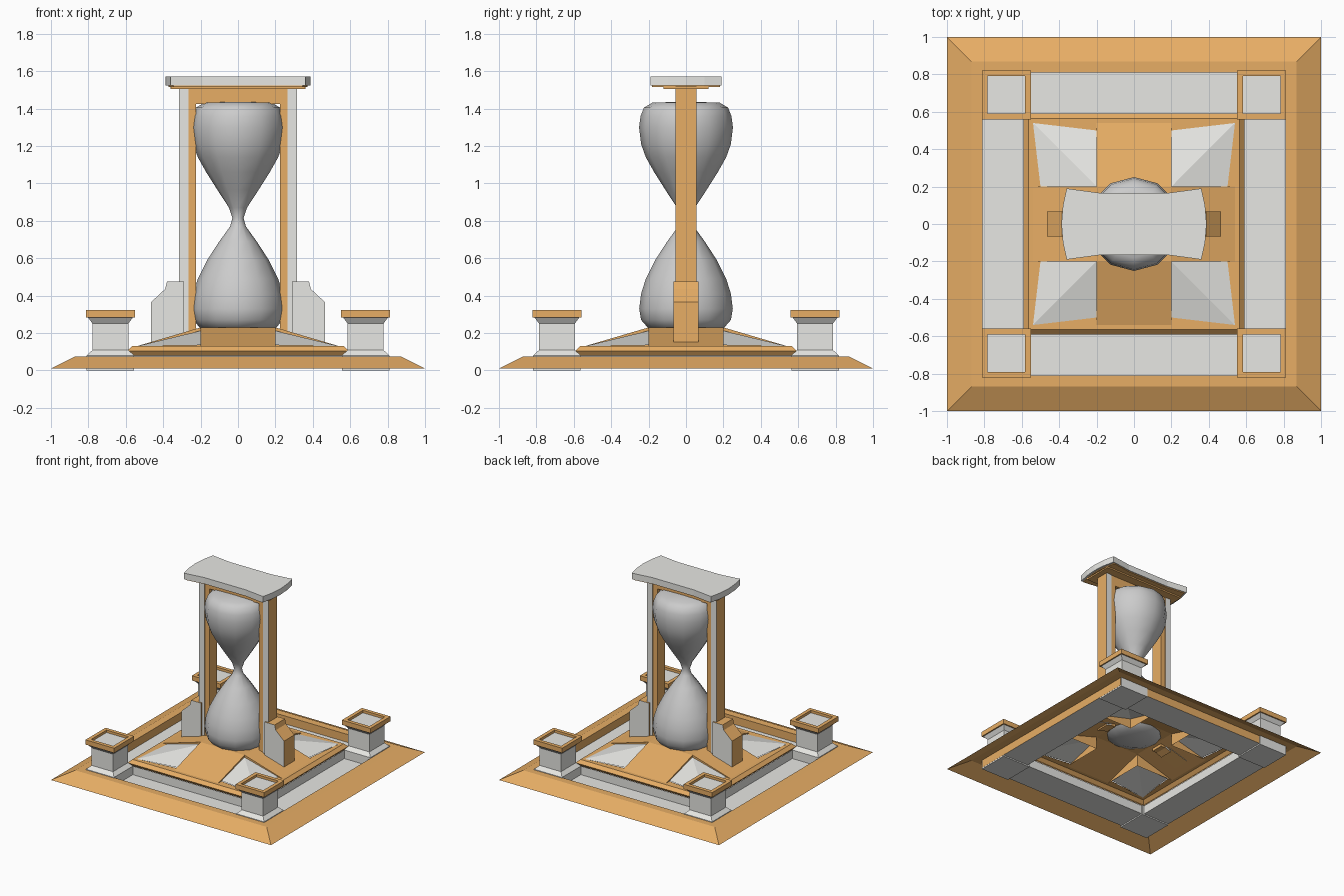
import bpy, bmesh
from math import cos, sin, pi

if "Cube" in bpy.data.objects:
    bpy.data.objects.remove(bpy.data.objects["Cube"])

tan = bpy.data.materials.new("tan")
tan.diffuse_color = (0.8, 0.42, 0.13, 1)
tan.use_nodes = True
tan.node_tree.nodes["Principled BSDF"].inputs["Base Color"].default_value = tan.diffuse_color
grey = bpy.data.materials.new("grey")
grey.diffuse_color = (0.8, 0.8, 0.77, 1)
grey.use_nodes = True
grey.node_tree.nodes["Principled BSDF"].inputs["Base Color"].default_value = grey.diffuse_color


def make(name, verts, faces, mats=(None,), idx=None, solid=False):
    me = bpy.data.meshes.new(name)
    me.from_pydata(verts, [], faces)
    for m in mats:
        if m:
            me.materials.append(m)
    if idx:
        me.polygons.foreach_set("material_index", idx)
    if solid:
        bm = bmesh.new()
        bm.from_mesh(me)
        bmesh.ops.recalc_face_normals(bm, faces=bm.faces)
        bm.to_mesh(me)
        bm.free()
    ob = bpy.data.objects.new(name, me)
    bpy.context.collection.objects.link(ob)
    return ob


def square_loft(name, profile, mat, centre=(0, 0), bottom=False, top=False):
    """Sweep a (half width, z) profile around a square."""
    cx, cy = centre
    verts = [(cx + a * h, cy + b * h, z) for h, z in profile
             for a, b in ((-1, -1), (1, -1), (1, 1), (-1, 1))]
    faces = []
    for i in range(len(profile) - 1):
        for k in range(4):
            n = (k + 1) % 4
            faces.append((4*i + k, 4*i + n, 4*i + 4 + n, 4*i + 4 + k))
    e = len(verts) - 4
    if bottom:
        faces.append((3, 2, 1, 0))
    if top:
        faces.append((e, e + 1, e + 2, e + 3))
    return make(name, verts, faces, (mat,))


def prism(name, pts, axis, lo, hi, cap, side):
    """Extrude an outline along y or z, with its own colour for caps and sides."""
    n = len(pts)
    verts = [(a, d, b) if axis == "y" else (a, b, d) for d in (lo, hi) for a, b in pts]
    faces = [tuple(range(n)), tuple(range(n, 2 * n))]
    faces += [(i, (i + 1) % n, n + (i + 1) % n, n + i) for i in range(n)]
    return make(name, verts, faces, (cap, side), [0, 0] + [1] * n, True)


def four_fold(name, polys, mat):
    """Repeat polygons four times around the z axis."""
    verts, faces = [], []
    for k in range(4):
        c, s = (1, 0, -1, 0)[k], (0, 1, 0, -1)[k]
        for p in polys:
            faces.append(tuple(range(len(verts), len(verts) + len(p))))
            verts += [(c*x - s*y, s*x + c*y, z) for x, y, z in p]
    return make(name, verts, faces, (mat,))


# Base: hollow sloped border, sunken channel, platform rim
square_loft("base_border", [(1, .01), (.87, .075), (.81, .075), (.81, .01)], tan)
square_loft("base_channel", [(.81, .01), (.572, .01), (.572, .08)], grey)
square_loft("platform_rim", [(.57, .08), (.59, .105), (.565, .13), (.54, .13)], tan)

# Cross-shaped platform: sloped arms, arm walls and flat corner slivers
L, H, R = .13, .23, .54
four_fold("platform_cross", [
    [(.2, .2, H), (.2, R, L), (-.2, R, L), (-.2, .2, H)],
    [(.2, .2, L), (.2, R, L), (.2, .2, H)],
    [(-.2, .2, L), (-.2, .2, H), (-.2, R, L)],
    [(.2, .5, L), (R, R, L), (.2, R, L)],
    [(-.2, .5, L), (-.2, R, L), (-R, R, L)],
], tan)
four_fold("platform_corner_slopes", [
    [(.2, .2, .212), (R, R, L), (.2, .5, .135)],
    [(.2, .2, .212), (.5, .2, .135), (R, R, L)],
], grey)

# Platform top with a round opening for the bulb
N = 16
ring = [(cos(2*pi*i/N), sin(2*pi*i/N)) for i in range(N)]
verts = [(.2*c/max(abs(c), abs(s)), .2*s/max(abs(c), abs(s)), H) for c, s in ring]
verts += [(.19*c, .19*s, H) for c, s in ring]
make("platform_top", verts,
     [(i, (i+1) % N, N + (i+1) % N, N + i) for i in range(N)], (tan,))

# Corner posts with recessed caps
for sx in (-1, 1):
    for sy in (-1, 1):
        c = (sx * .682, sy * .69)
        square_loft("corner_post", [(.127, 0), (.127, .08), (.097, .108), (.097, .252),
                                    (.12, .283)], grey, c, bottom=True)
        square_loft("post_cap", [(.115, .283), (.13, .283), (.13, .322), (.1, .322),
                                 (.1, .3)], tan, c)
        square_loft("post_inset", [(.1, .283), (.1, .302)], grey, c, top=True)

# Hourglass bulb, a smooth lathe
profile = [(0, .195), (.13, .2), (.205, .23), (.24, .27), (.25, .33), (.24, .41), (.215, .49),
           (.165, .59), (.1, .69), (.042, .77), (.03, .815), (.048, .87), (.11, .965),
           (.17, 1.06), (.215, 1.14), (.24, 1.21), (.251, 1.3), (.243, 1.36),
           (.225, 1.405), (.18, 1.432), (0, 1.437)]
S = 12
verts = [(r*cos(2*pi*k/S), r*sin(2*pi*k/S), z) for r, z in profile for k in range(S)]
faces = [(S*i + k, S*i + (k+1) % S, S*i + S + (k+1) % S, S*i + S + k)
         for i in range(len(profile) - 1) for k in range(S)]
bulb = make("hourglass_bulb", verts, faces)
bm = bmesh.new()
bm.from_mesh(bulb.data)
bmesh.ops.remove_doubles(bm, verts=bm.verts, dist=1e-4)
bmesh.ops.recalc_face_normals(bm, faces=bm.faces)
for f in bm.faces:
    f.smooth = True
bm.to_mesh(bulb.data)
bm.free()

# Uprights and stepped buttresses on both sides
for s in (-1, 1):
    def mir(pts):
        return [(s * x, z) for x, z in pts]
    prism("inner_upright", mir([(.225, .2), (.27, .2), (.27, 1.505), (.225, 1.505)]),
          "y", -.05, .05, tan, tan)
    prism("outer_upright", mir([(.265, .2), (.315, .18), (.315, 1.505), (.265, 1.505)]),
          "y", -.055, .055, grey, tan)
    prism("buttress", mir([(.29, .2), (.465, .148), (.465, .365), (.39, .435),
                           (.38, .475), (.29, .475)]), "y", -.067, .067, grey, tan)

# Crossbar and flared roof slab with tan underside
prism("crossbar", [(-.27, 1.425), (.27, 1.425), (.27, 1.508), (-.27, 1.508)],
      "y", -.05, .05, tan, tan)
half = [(.19, -.167), (.36, -.19), (.38, -.1), (.388, 0), (.38, .1), (.36, .19), (.19, .167)]
outline = half + [(-x, -y) for x, y in half]
prism("roof_slab", outline, "z", 1.523, 1.572, grey, grey)
prism("roof_underside", [(x * .96, y * .96) for x, y in outline], "z", 1.516, 1.524, tan, tan)
prism("roof_soffit", [(-.36, -.12), (.36, -.12), (.36, .12), (-.36, .12)],
      "z", 1.505, 1.518, tan, tan)
